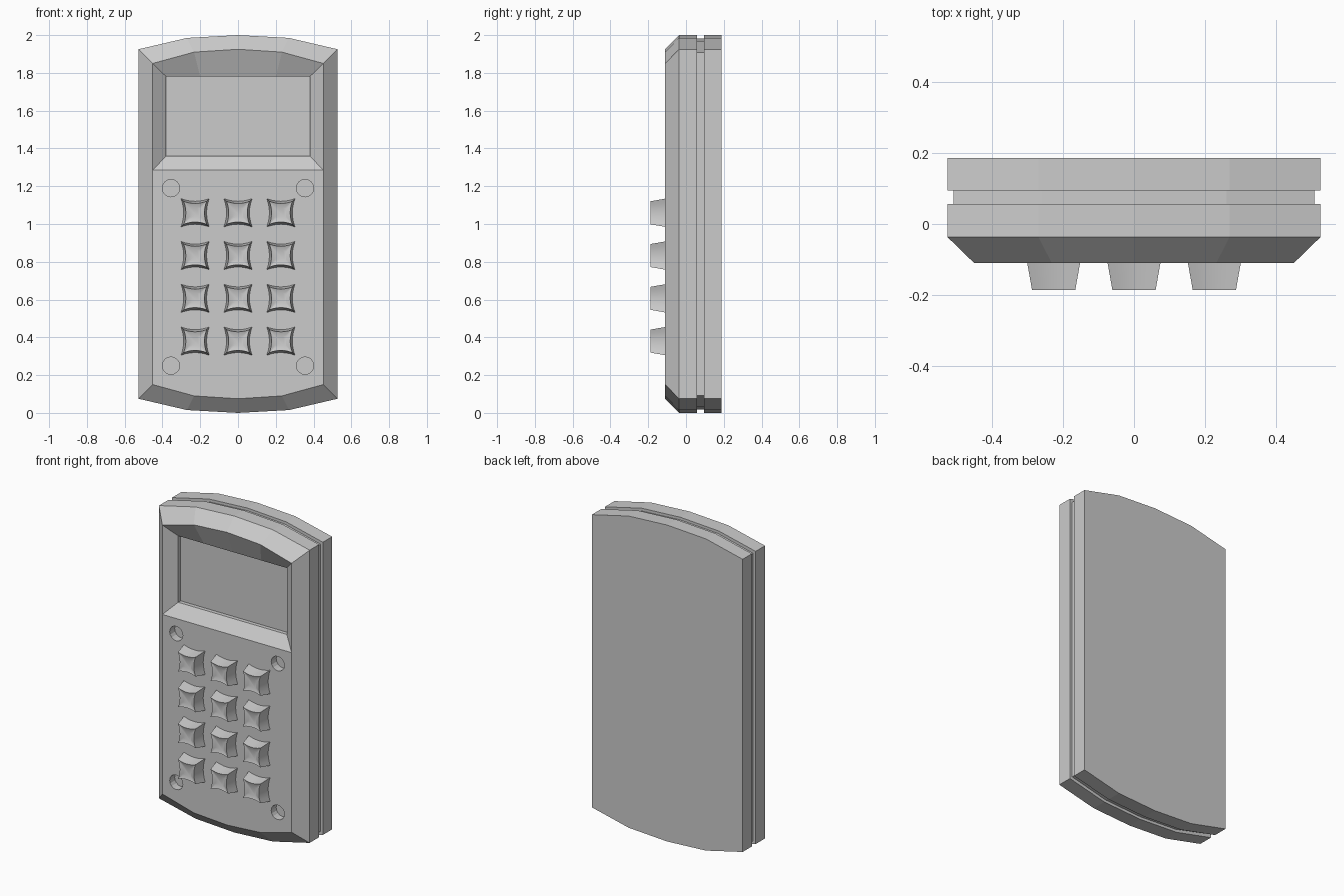
import bpy, bmesh, math
from mathutils import Matrix

if "Cube" in bpy.data.objects:
    bpy.data.objects.remove(bpy.data.objects["Cube"])

FRONT, BACK = -0.11, 0.187
SPLIT = 1.285                      # lower edge of the screen recess


def make_object(name, bm):
    bmesh.ops.recalc_face_normals(bm, faces=bm.faces)
    mesh = bpy.data.meshes.new(name)
    bm.to_mesh(mesh)
    bm.free()
    obj = bpy.data.objects.new(name, mesh)
    bpy.context.collection.objects.link(obj)
    return obj


def ring(bm, points, y):
    return [bm.verts.new((x, y, z)) for x, z in points]


def bridge(bm, a, b):
    n = len(a)
    for i in range(n):
        j = (i + 1) % n
        bm.faces.new((a[i], a[j], b[j], b[i]))


def outline(d):
    """Case outline with bowed ends, inset by d."""
    w, m = 0.527 - d, 0.27 - d * 0.5
    top = [(-w, SPLIT), (-w, 1.925 - d), (-m, 1.985 - d), (0, 2 - d),
           (m, 1.985 - d), (w, 1.925 - d), (w, SPLIT)]
    bottom = [(w, 0.075 + d), (m, 0.015 + d), (0, d), (-m, 0.015 + d), (-w, 0.075 + d)]
    return top + bottom


# Case: back plate, seam groove, chamfered front
bm = bmesh.new()
sections = [(0, BACK), (0, 0.095), (0.017, 0.095), (0.017, 0.057),
            (0, 0.057), (0, -0.037), (0.075, FRONT)]
rings = [ring(bm, outline(d), y) for d, y in sections]
for a, b in zip(rings, rings[1:]):
    bridge(bm, a, b)
bm.faces.new(rings[0])
front = rings[-1]
bm.faces.new(front[6:] + front[:1])          # keypad face

# Screen recess: sloped frame, small step, flat screen
screen = [(-0.38, 1.36), (-0.38, 1.78), (-0.2, 1.78), (0, 1.78),
          (0.2, 1.78), (0.38, 1.78), (0.38, 1.36)]
lip = ring(bm, screen, FRONT + 0.055)
floor = ring(bm, screen, FRONT + 0.08)
bridge(bm, front[:7], lip)
bridge(bm, lip, floor)
bm.faces.new(floor)
case = make_object("case", bm)

# Screw holes in the keypad corners
bm = bmesh.new()
for x in (-0.355, 0.355):
    for z in (0.25, 1.19):
        bmesh.ops.create_cone(bm, cap_ends=True, segments=16, radius1=0.046, radius2=0.046,
                              depth=0.1, matrix=Matrix.Translation((x, FRONT, z))
                              @ Matrix.Rotation(math.pi / 2, 4, 'X'))
cutter = make_object("screw_hole_cutter", bm)
cutter.hide_render = True
mod = case.modifiers.new("screw_holes", 'BOOLEAN')
mod.object, mod.operation, mod.solver = cutter, 'DIFFERENCE', 'EXACT'
bpy.context.view_layer.objects.active = case
bpy.ops.object.modifier_apply(modifier=mod.name)
bpy.data.objects.remove(cutter)


def pinched_square(half, sag, steps=6):
    """Square with inward-curving sides."""
    pts = []
    for side in range(4):
        a = side * math.pi / 2
        for i in range(steps):
            t = 2 * i / steps - 1
            u, v = t * half, -half + sag * (1 - t * t)
            pts.append((u * math.cos(a) - v * math.sin(a),
                        u * math.sin(a) + v * math.cos(a)))
    return pts


# Keys: tapered, pinched sides, slightly dished caps
bm = bmesh.new()
base = ring(bm, pinched_square(0.075, 0.014), FRONT + 0.002)
rim = ring(bm, pinched_square(0.061, 0.012), -0.187)
dish = ring(bm, pinched_square(0.032, 0.004), -0.180)
bridge(bm, base, rim)
bridge(bm, rim, dish)
bm.faces.new(dish)
bm.faces.new(base)
first = make_object("key", bm)
first.select_set(True)
bpy.context.view_layer.objects.active = first
bpy.ops.object.shade_smooth_by_angle(angle=math.radians(30))
for row in range(4):
    for col in range(3):
        key = first if row == col == 0 else bpy.data.objects.new("key", first.data)
        if key is not first:
            bpy.context.collection.objects.link(key)
        key.location = ((col - 1) * 0.227, 0, 0.38 + row * 0.2265)
